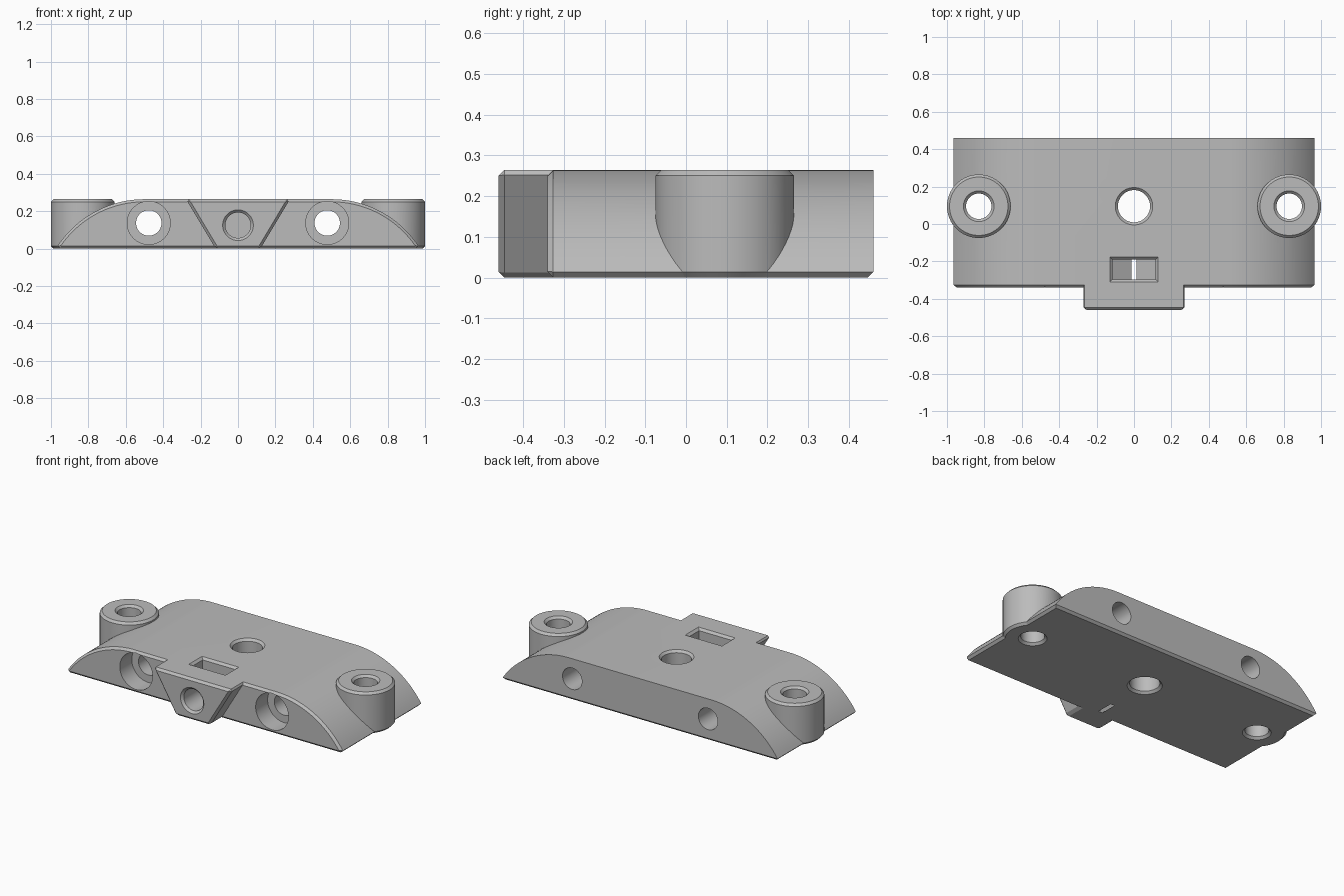
import bpy
import bmesh
from math import sin, cos, pi, radians, sqrt, asin

if "Cube" in bpy.data.objects:
    bpy.data.objects.remove(bpy.data.objects["Cube"], do_unlink=True)

H = 0.264              # overall height
C = 0.014              # chamfer size
FRONT, BACK = -0.34, 0.46
TAB_FRONT = -0.46
HOLE_Y = 0.095         # row of vertical holes
BOSS_X = 0.83

grey = bpy.data.materials.new("plain_grey")
grey.use_nodes = True
grey.diffuse_color = (0.5, 0.5, 0.5, 1)
grey.node_tree.nodes["Principled BSDF"].inputs["Base Color"].default_value = (0.5, 0.5, 0.5, 1)


def loft(name, rings, bevel_rule=None):
    """Closed solid through matching rings of points, with optional chamfered edges."""
    bm = bmesh.new()
    loops = [[bm.verts.new(p) for p in ring] for ring in rings]
    n = len(loops[0])
    for a, b in zip(loops, loops[1:]):
        for i in range(n):
            j = (i + 1) % n
            bm.faces.new((a[i], a[j], b[j], b[i]))
    bm.faces.new(loops[0])
    bm.faces.new(loops[-1])
    bmesh.ops.recalc_face_normals(bm, faces=bm.faces)
    if bevel_rule:
        edges = [e for e in bm.edges if bevel_rule(e.verts[0].co, e.verts[1].co)]
        bmesh.ops.bevel(bm, geom=edges, offset=C, segments=1, affect='EDGES',
                        clamp_overlap=False)
        bmesh.ops.recalc_face_normals(bm, faces=bm.faces)
    mesh = bpy.data.meshes.new(name)
    bm.to_mesh(mesh)
    bm.free()
    mesh.materials.append(grey)
    obj = bpy.data.objects.new(name, mesh)
    bpy.context.collection.objects.link(obj)
    return obj


def prism(name, section, y0, y1, rule=None):
    return loft(name, [[(x, y, z) for x, z in section] for y in (y0, y1)], rule)


def turned(name, profile, a, b, axis='Z', n=64):
    """Round solid from (radius, position) pairs along the vertical or depth axis."""
    rings = []
    for r, t in profile:
        pts = [(a + r * cos(2 * pi * i / n), b + r * sin(2 * pi * i / n)) for i in range(n)]
        rings.append([(u, v, t) if axis == 'Z' else (u, t, v) for u, v in pts])
    return loft(name, rings)


def combine(target, tool, operation):
    tool.hide_render = True
    mod = target.modifiers.new(operation, 'BOOLEAN')
    mod.solver = 'EXACT'
    mod.operation = operation
    mod.object = tool
    bpy.context.view_layer.objects.active = target
    bpy.ops.object.modifier_apply(modifier=mod.name)
    bpy.data.objects.remove(tool, do_unlink=True)


# Main body: flat top running tangentially into rounded shoulders
half, flat = 0.965, 0.5
run, drop = half - flat, H - C
R = (run * run + drop * drop) / (2 * drop)
end = asin(run / R)
steps = 28
side = [(half - C, 0)]
for i in range(steps + 1):
    t = end * (1 - i / steps)
    side.append((flat + R * sin(t), H - R + R * cos(t)))
section = side + [(-x, z) for x, z in reversed(side)]


def body_edges(p, q):
    front = abs(p.y - FRONT) < 1e-4 and abs(q.y - FRONT) < 1e-4
    heel = min(p.y, q.y) > BACK - 1e-4 and max(p.z, q.z) < 1e-4
    return front or heel


body = prism("mount_body", section, FRONT, BACK, body_edges)

# Tapered tab, chamfered all round
tab = prism("front_tab", [(-0.12, 0), (0.12, 0), (0.278, H), (-0.278, H)],
            TAB_FRONT, -0.2, lambda p, q: True)
combine(body, tab, 'UNION')

# Round end bosses
for s in (-1, 1):
    boss = turned("end_boss", [(0.17 - C, 0), (0.17, C), (0.17, H - C), (0.17 - C, H)],
                  s * BOSS_X, HOLE_Y)
    combine(body, boss, 'UNION')

# Vertical holes, chamfered at both ends
for x, r in ((-BOSS_X, 0.068), (0, 0.086), (BOSS_X, 0.068)):
    flare = r + 2 * C
    hole = turned("hole_cutter", [(flare, -C), (r, C), (r, H - C), (flare, H + C)], x, HOLE_Y)
    combine(body, hole, 'DIFFERENCE')

# Counterbored holes running front to back
for s in (-1, 1):
    bore = turned("bore_cutter", [(0.115, FRONT - 0.1), (0.115, FRONT + 0.12),
                                  (0.068, FRONT + 0.12), (0.068, BACK + 0.1)],
                  s * 0.477, 0.137, 'Y')
    combine(body, bore, 'DIFFERENCE')

# Nut pocket: open at the top, with a pointed floor that just breaks through
w, mid, y0, y1 = 0.115, 0.125, -0.296, -0.19
tip = 2 * w / sqrt(3)
pocket = prism("pocket_cutter", [(0, mid - tip), (w, mid - tip / 2), (w, H + 0.1),
                                 (-w, H + 0.1), (-w, mid - tip / 2)], y0, y1)
combine(body, pocket, 'DIFFERENCE')


def rectangle(grow, z):
    return [(-w - grow, y0 - grow, z), (w + grow, y0 - grow, z),
            (w + grow, y1 + grow, z), (-w - grow, y1 + grow, z)]


rim = loft("rim_cutter", [rectangle(0, H - C), rectangle(2 * C, H + C)])
combine(body, rim, 'DIFFERENCE')

# Bolt hole from the tab into the pocket
bolt = turned("bolt_cutter", [(0.068 + 2 * C, TAB_FRONT - C), (0.068, TAB_FRONT + C),
                              (0.068, (y0 + y1) / 2)], 0, mid, 'Y')
combine(body, bolt, 'DIFFERENCE')

# Smooth curved walls, crisp edges
bpy.ops.object.select_all(action='DESELECT')
body.select_set(True)
bpy.context.view_layer.objects.active = body
bpy.ops.object.shade_smooth_by_angle(angle=radians(25))
